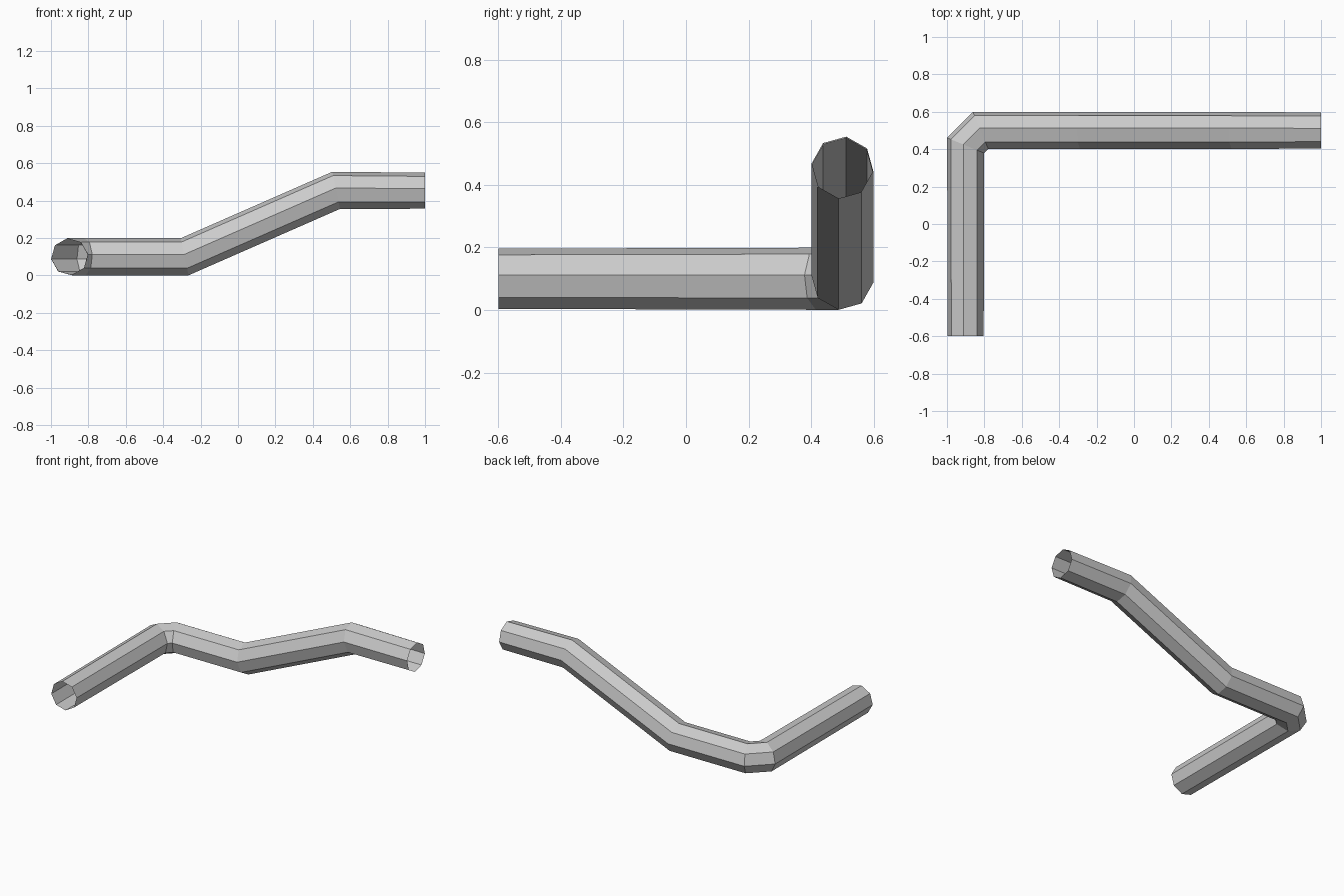
import bpy, bmesh
from math import radians, sin, cos
from mathutils import Vector

if "Cube" in bpy.data.objects:
    bpy.data.objects.remove(bpy.data.objects["Cube"])

SIDES, RADIUS, PHASE = 8, 0.1, radians(97)

# Centre line: start, chamfered elbow (two points), ramp foot, ramp top, end
path = [Vector(p) for p in (
    (-0.9, -0.6, 0.1), (-0.9, 0.42, 0.1), (-0.82, 0.5, 0.1),
    (-0.285, 0.5, 0.1), (0.525, 0.5, 0.455), (1.0, 0.5, 0.453))]
radii = [0.097, 0.1, 0.1, 0.1, 0.1, 0.097]


def ring(bm, i):
    """Octagonal ring at path point i, sheared onto the mitre plane."""
    d_in = (path[max(i, 1)] - path[max(i, 1) - 1]).normalized()
    j = min(i, len(path) - 2)
    d_out = (path[j + 1] - path[j]).normalized()
    mitre = (d_in + d_out).normalized()
    side = d_in.cross(Vector((0, 0, 1))).normalized()
    up = side.cross(d_in)
    verts = []
    for k in range(SIDES):
        a = PHASE + radians(360 / SIDES * k)
        o = (side * cos(a) + up * sin(a)) * radii[i]
        o -= d_in * (o.dot(mitre) / d_in.dot(mitre))
        verts.append(bm.verts.new(path[i] + o))
    return verts


# Open-ended bent pipe, lofted through the rings
bm = bmesh.new()
rings = [ring(bm, i) for i in range(len(path))]
for a, b in zip(rings, rings[1:]):
    for k in range(SIDES):
        n = (k + 1) % SIDES
        bm.faces.new((a[k], a[n], b[n], b[k]))
bmesh.ops.recalc_face_normals(bm, faces=bm.faces)
mesh = bpy.data.meshes.new("bent_pipe")
bm.to_mesh(mesh)
bm.free()
bpy.context.collection.objects.link(bpy.data.objects.new("bent_pipe", mesh))
